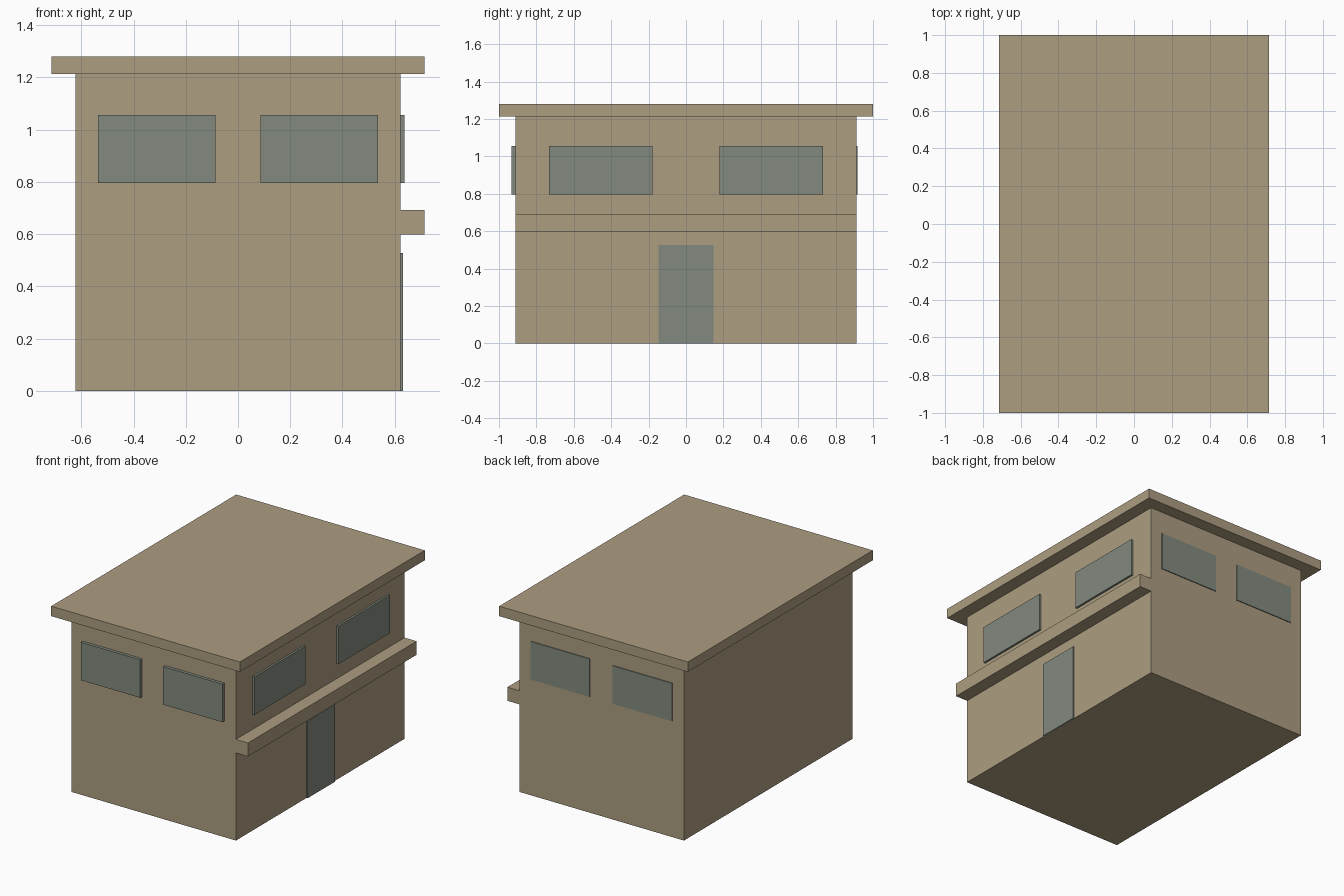
import bpy
import bmesh

if "Cube" in bpy.data.objects:
    bpy.data.objects.remove(bpy.data.objects["Cube"])


def material(name, color):
    m = bpy.data.materials.new(name)
    m.diffuse_color = color
    m.use_nodes = True
    m.node_tree.nodes["Principled BSDF"].inputs["Base Color"].default_value = m.diffuse_color
    return m


wall_mat = material("tan_wall", (0.42, 0.34, 0.22, 1))
glass_mat = material("grey_green_panel", (0.225, 0.255, 0.21, 1))


def add_object(name, bm, mat):
    bmesh.ops.recalc_face_normals(bm, faces=bm.faces[:])
    me = bpy.data.meshes.new(name)
    bm.to_mesh(me)
    bm.free()
    me.materials.append(mat)
    ob = bpy.data.objects.new(name, me)
    bpy.context.collection.objects.link(ob)
    return ob


def box(name, x, y, z, mat):
    """Box from (min, max) ranges on each axis."""
    bm = bmesh.new()
    bmesh.ops.create_cube(bm, size=1)
    for v in bm.verts:
        v.co = [r[0] if c < 0 else r[1] for c, r in zip(v.co, (x, y, z))]
    return add_object(name, bm, mat)


HX, HY = 0.623, 0.912       # wall half sizes
ROOF_Z = 1.212

# Walls with the awning ledge on the right, extruded as one profile along y
profile = [(-HX, 0), (HX, 0), (HX, 0.599), (0.714, 0.599),
           (0.714, 0.692), (HX, 0.692), (HX, ROOF_Z), (-HX, ROOF_Z)]
bm = bmesh.new()
face = bm.faces.new([bm.verts.new((x, -HY, z)) for x, z in profile])
ext = bmesh.ops.extrude_face_region(bm, geom=[face], use_keep_orig=True)
for v in ext["geom"]:
    if isinstance(v, bmesh.types.BMVert):
        v.co.y = HY
add_object("walls_with_ledge", bm, wall_mat)

# Overhanging flat roof slab
box("roof", (-0.714, 0.714), (-1, 1), (ROOF_Z, 1.28), wall_mat)

# Window pairs on the front, back and right walls
WIN_Z = (0.795, 1.055)
for s, side in ((-1, "a"), (1, "b")):
    wx = sorted((s * 0.087, s * 0.535))
    wy = sorted((s * 0.178, s * 0.732))
    box("front_window_" + side, wx, (-0.933, -HY + 0.01), WIN_Z, glass_mat)
    box("back_window_" + side, wx, (HY - 0.01, 0.918), WIN_Z, glass_mat)
    box("right_window_" + side, (HX - 0.01, 0.637), wy, WIN_Z, glass_mat)

# Door under the ledge
box("door", (HX - 0.01, 0.631), (-0.148, 0.148), (0, 0.527), glass_mat)
